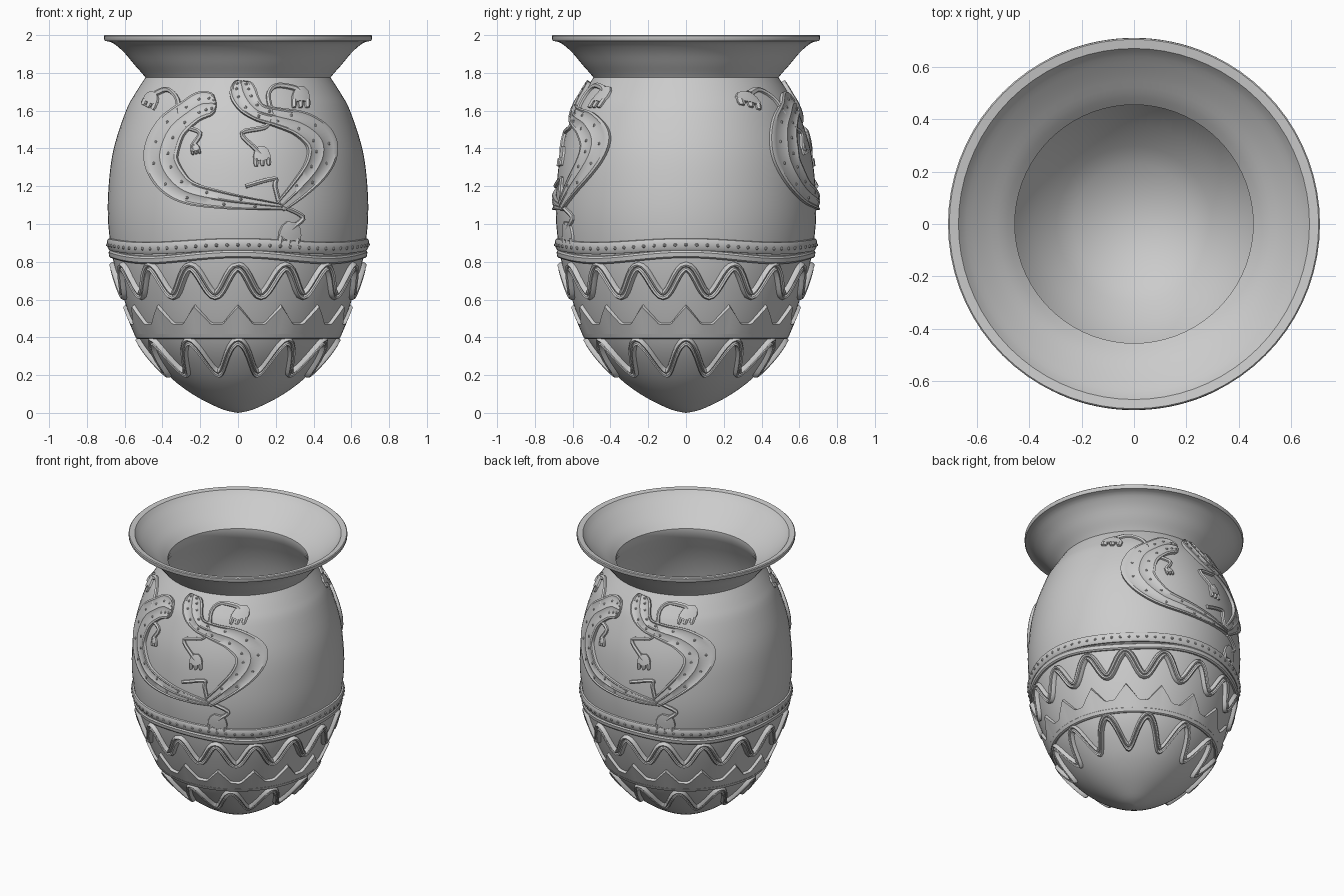
import bpy, bmesh, math
from mathutils import Matrix, Vector

if "Cube" in bpy.data.objects:
    bpy.data.objects.remove(bpy.data.objects["Cube"])

TAU = math.tau


def smooth(pts, n=6):
    """Catmull-Rom curve through points of any dimension."""
    p = [pts[0]] + list(pts) + [pts[-1]]
    out = []
    for i in range(1, len(p) - 2):
        for k in range(n):
            t = k / n
            out.append(tuple(
                0.5 * (2 * b + (c - a) * t + (2 * a - 5 * b + 4 * c - d) * t * t
                       + (3 * b - a - 3 * c + d) * t ** 3)
                for a, b, c, d in zip(p[i - 1], p[i], p[i + 1], p[i + 2])))
    return out + [tuple(pts[-1])]


# Outer body profile (radius, height)
BODY = smooth([(0, 0), (.08, .018), (.20, .075), (.30, .14), (.385, .215), (.475, .32), (.538, .43),
               (.60, .59), (.655, .78), (.687, 1.0), (.685, 1.2), (.658, 1.4),
               (.593, 1.6), (.545, 1.69), (.49, 1.775)], 4)


def radius(z):
    for (r0, z0), (r1, z1) in zip(BODY, BODY[1:]):
        if z <= z1:
            return r0 + (r1 - r0) * (z - z0) / (z1 - z0)
    return BODY[-1][0]


def on_wall(angle, z, h):
    """Point at height h above the wall; angle 0 is the front."""
    s = (radius(z + .02) - radius(z - .02)) / .04
    k = h / math.hypot(1, s)
    r = radius(z) + k
    return Vector((r * math.sin(angle), -r * math.cos(angle), z - s * k))


def wrap(u, z, h):            # u measured round the vase
    return on_wall(u / .6, z, h)


def front(u, z, h):           # u is x as seen from the front
    return on_wall(math.asin(max(-1, min(1, u / radius(z)))), z, h)


def finish(name, bm):
    bmesh.ops.recalc_face_normals(bm, faces=bm.faces)
    me = bpy.data.meshes.new(name)
    bm.to_mesh(me)
    bm.free()
    ob = bpy.data.objects.new(name, me)
    bpy.context.collection.objects.link(ob)
    return ob


def ribbon(bm, path, section, place, closed=False, upright=False):
    """Sweep a (side, height) section along (u, z, half width) points on the wall."""
    n, rings = len(path), []
    for i, (u, z, w) in enumerate(path):
        a = path[i - 1] if i else path[0]
        b = path[i + 1] if i < n - 1 else path[-1]
        d = Vector((b[0] - a[0], b[1] - a[1])).normalized()
        s = Vector((0, 1)) if upright else Vector((-d.y, d.x))
        rings.append([bm.verts.new(place(u + s.x * w * k, z + s.y * w * k, h))
                      for k, h in section])
    m = len(section)
    for i in range(n if closed else n - 1):
        p, q = rings[i], rings[(i + 1) % n]
        for j in range(m):
            bm.faces.new((p[j], p[(j + 1) % m], q[(j + 1) % m], q[j]))
    if not closed:
        bm.faces.new(rings[0])
        bm.faces.new(rings[-1])


def dot(bm, pos, r):
    bmesh.ops.create_icosphere(bm, subdivisions=1, radius=r, matrix=Matrix.Translation(pos))


def round_band(name, count, func, section, upright=False):
    """Closed band; func gives (height, half width) for an angle."""
    bm = bmesh.new()
    path = [(TAU * i / count * .6, *func(TAU * i / count)) for i in range(count)]
    ribbon(bm, path, section, wrap, True, upright)
    return finish(name, bm)


# Vase: body, flared lip, inner wall
lip = smooth([(.49, 1.775), (.51, 1.80), (.55, 1.845), (.60, 1.905), (.65, 1.95), (.68, 1.965)], 3)
inner_lip = smooth([(.67, 1.995), (.64, 1.962), (.57, 1.905), (.50, 1.855), (.455, 1.815)], 3)
inner = [(.455, 1.79)] + [(radius(z) - .04, z) for z in
                          (1.74, 1.65, 1.5, 1.35, 1.2, 1.0, .8, .6, .45, .35, .25, .17, .12)]
profile = BODY + lip[1:] + [(.705, 1.97), (.71, 1.98), (.71, 1.995), (.705, 2.0)] \
    + inner_lip + inner + [(.12, .075), (0, .055)]
bm = bmesh.new()
SEG = 72
rings = [[bm.verts.new((r * math.cos(TAU * i / SEG), r * math.sin(TAU * i / SEG), z))
          for i in range(SEG)] for r, z in profile]
for p, q in zip(rings, rings[1:]):
    for i in range(SEG):
        j = (i + 1) % SEG
        bm.faces.new((p[i], p[j], q[j], q[i]))
bmesh.ops.remove_doubles(bm, verts=bm.verts, dist=1e-5)
finish("vase_body", bm)

# Relief cross-sections
CORD = [(-1, -.01), (-.9, .01), (-.5, .017), (.5, .017), (.9, .01), (1, -.01)]
DOUBLE = [(-1, -.01), (-.9, .013), (-.55, .025), (-.2, .021), (0, .012),
          (.2, .021), (.55, .025), (.9, .013), (1, -.01)]
FLAT = [(-1, -.01), (-1, .016), (.85, .018), (1, -.01)]
LIMB = [(-1, -.01), (-.9, .011), (0, .018), (.9, .011), (1, -.01)]
SKIN = [(-1, -.01), (-1, .018), (-.85, .021), (-.72, .015), (-.12, .016), (0, .021),
        (.12, .016), (.72, .015), (.85, .021), (1, .018), (1, -.01)]


# Decorative bands round the lower half
def saw(a):
    t = (a * 16 / TAU + .5) % 1 - .5
    top = .478 + .1 * max(0, 1 - abs(t) / .36)
    return (top + .425) / 2, (top - .425) / 2


round_band("dotted_band", 144, lambda a: (.882 + .01 * math.cos(4 * a), .034), CORD, True)
round_band("wavy_cord", 144, lambda a: (.826 + .016 * math.cos(4 * a), .022), CORD, True)
round_band("upper_zigzag", 16 * 16, lambda a: (.70 + .075 * math.cos(16 * a), .026), DOUBLE)
round_band("triangle_band", 16 * 18, saw, FLAT, True)
round_band("lower_cord", 96, lambda a: (.414, .02), CORD, True)
round_band("lower_zigzag", 12 * 18, lambda a: (.30 + .083 * math.cos(12 * a), .023), DOUBLE)

bm = bmesh.new()
for i in range(76):
    a = TAU * i / 76
    dot(bm, on_wall(a, .882 + .01 * math.cos(4 * a), .014), .011)
finish("band_dots", bm)


# Lizards, in hundredths of a unit as seen from the front: (x, z, half width)
def lizard(name, spine, limbs, paws):
    bm = bmesh.new()
    path = smooth([tuple(c / 100 for c in p) for p in spine], 6)
    ribbon(bm, path, SKIN, front)
    for i in range(6, len(path) - 5, 3):          # skin spots
        (u, z, w), (u2, z2, _) = path[i], path[i + 1]
        d = Vector((u2 - u, z2 - z)).normalized()
        side = .45 if i % 2 else -.45
        dot(bm, front(u - d.y * w * side, z + d.x * w * side, .012), .01)
    for limb in limbs:
        ribbon(bm, smooth([(x / 100, z / 100, .012) for x, z in limb], 4), LIMB, front)
    for x, z, size, aim in paws:                  # palm and short toes
        x, z, s = x / 100, z / 100, size / 100
        dx, dz = math.cos(math.radians(aim)), math.sin(math.radians(aim))
        ribbon(bm, [(x + dx * s * k, z + dz * s * k, s * w)
                    for k, w in ((-.9, .4), (-.5, .8), (.1, 1), (.6, .95))], LIMB, front)
        for off in (-.7, 0, .7):
            ox, oz = x - dz * s * off, z + dx * s * off
            ribbon(bm, [(ox + dx * s * k, oz + dz * s * k, s * w)
                        for k, w in ((.4, .24), (.9, .27), (1.2, .17))], LIMB, front)
    return finish(name, bm)


left = lizard("left_lizard",
              [(-11.5, 163, 1.5), (-12.5, 163, 4.5), (-15, 163, 6.2), (-19, 162.5, 6.8), (-25, 159, 6.5),
               (-34, 151.5, 7.5), (-39, 142, 8.5), (-40, 133, 8.5), (-35, 123.5, 8),
               (-25.5, 116.5, 6.3), (-7, 112.5, 4.6), (9, 110.5, 3), (23, 109, 1.5)],
              [[(-31, 158), (-32, 166), (-37, 171), (-43, 169)],
               [(-27, 151), (-20, 148), (-24, 141), (-22.5, 139)]],
              [(-45.5, 166, 4, 245), (-22.5, 140, 2.6, 280)])
right = lizard("right_lizard",
               [(1.5, 175, 1.5), (1.5, 174, 4.5), (2, 171.5, 6.3), (3, 168, 7), (6, 163, 6),
                (11.5, 158.5, 4.5), (21, 156, 5), (33, 152.5, 6.5), (42, 145.5, 7.5),
                (44, 137.5, 7.5), (40.5, 128.5, 6.5), (32, 118.5, 5), (22, 109, 3)],
               [[(18, 158), (16, 168), (20, 173), (29, 172), (32, 170)],
                [(17, 155), (14, 151), (2, 148), (9, 140), (12, 137)],
                [(22, 110), (19.5, 120), (19, 124), (4, 120)],
                [(22, 110), (34, 104), (30, 99), (28, 97)]],
               [(33, 167.5, 5, 270), (12.5, 136.5, 4.8, 275), (27.5, 95.5, 6.3, 262)])

# Same pair on the back
for ob in (left, right):
    twin = bpy.data.objects.new("back_" + ob.name, ob.data)
    twin.rotation_euler.z = math.pi
    bpy.context.collection.objects.link(twin)

# Smooth shading with crisp edges
bpy.ops.object.select_all(action='SELECT')
bpy.context.view_layer.objects.active = left
bpy.ops.object.shade_smooth_by_angle(angle=math.radians(35))
